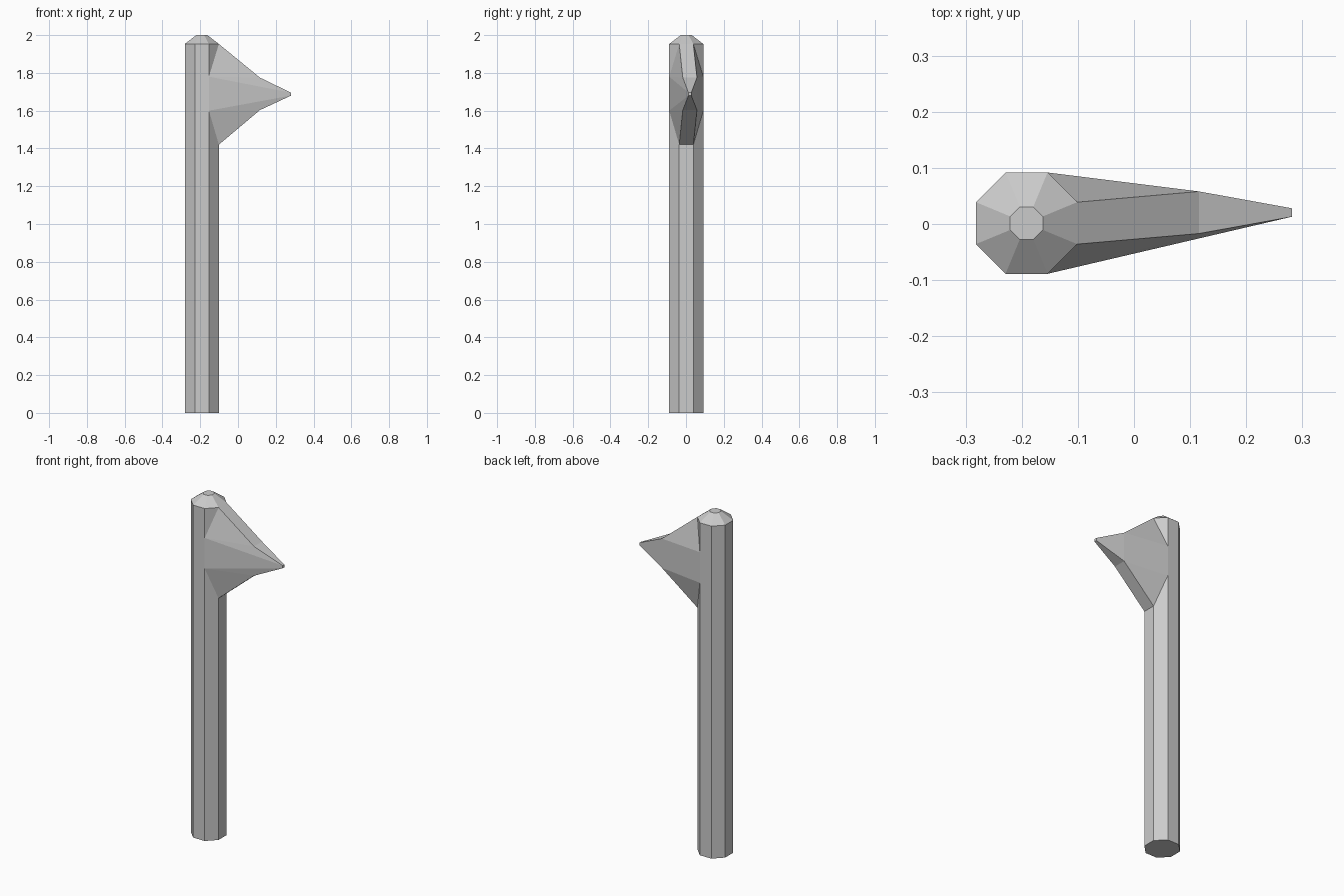
import bpy, bmesh, math

if "Cube" in bpy.data.objects:
    bpy.data.objects.remove(bpy.data.objects["Cube"])

CX, CY, R = -0.1915, 0.0015, 0.0977


def make_object(name, bm):
    bmesh.ops.recalc_face_normals(bm, faces=bm.faces)
    mesh = bpy.data.meshes.new(name)
    bm.to_mesh(mesh)
    bm.free()
    obj = bpy.data.objects.new(name, mesh)
    bpy.context.collection.objects.link(obj)
    return obj


def octagon(bm, r, z):
    angles = [math.radians(22.5 + 45 * i) for i in range(8)]
    return [bm.verts.new((CX + r * math.cos(a), CY + r * math.sin(a), z)) for a in angles]


# Octagonal post with a bevelled top
bm = bmesh.new()
rings = [octagon(bm, r, z) for r, z in ((R, 0), (R, 1.953), (0.0315, 2.0))]
for low, high in zip(rings, rings[1:]):
    for i in range(8):
        j = (i + 1) % 8
        bm.faces.new((low[i], low[j], high[j], high[i]))
bm.faces.new(rings[0])
bm.faces.new(rings[-1])
make_object("post", bm)

# Pointed side spike, growing out of three post faces
bm = bmesh.new()
near, far = R * math.sin(math.pi / 8), R * math.cos(math.pi / 8)


def pair(x, y0, y1, z):
    return [bm.verts.new((x, y, z)) for y in (y0, y1)]


base_top = pair(CX + far, CY - near, CY + near, 1.953)
base_bot = pair(CX + far, CY - near, CY + near, 1.42)
side_top = pair(CX + near, CY - far, CY + far, 1.78)
side_bot = pair(CX + near, CY - far, CY + far, 1.60)
mid_top = pair(0.116, -0.017, 0.058, 1.775)
mid_bot = pair(0.116, -0.017, 0.058, 1.603)
tip_top = pair(0.2815, 0.013, 0.028, 1.695)
tip_bot = pair(0.2815, 0.013, 0.028, 1.680)

# Top and bottom strips, and the blunt tip
for a, b in ((base_top, mid_top), (mid_top, tip_top), (tip_top, tip_bot),
             (tip_bot, mid_bot), (mid_bot, base_bot)):
    bm.faces.new((a[0], a[1], b[1], b[0]))

# Flanks
for s in (0, 1):
    bm.faces.new((base_top[s], side_top[s], mid_top[s]))
    bm.faces.new((base_bot[s], mid_bot[s], side_bot[s]))
# Front flank runs straight to the tip
bm.faces.new((side_top[0], tip_top[0], mid_top[0]))
bm.faces.new((side_top[0], side_bot[0], tip_bot[0], tip_top[0]))
bm.faces.new((side_bot[0], mid_bot[0], tip_bot[0]))
# Back flank bends at the middle section
bm.faces.new((side_top[1], side_bot[1], mid_bot[1], mid_top[1]))
bm.faces.new((mid_top[1], mid_bot[1], tip_bot[1], tip_top[1]))
make_object("side_spike", bm)
